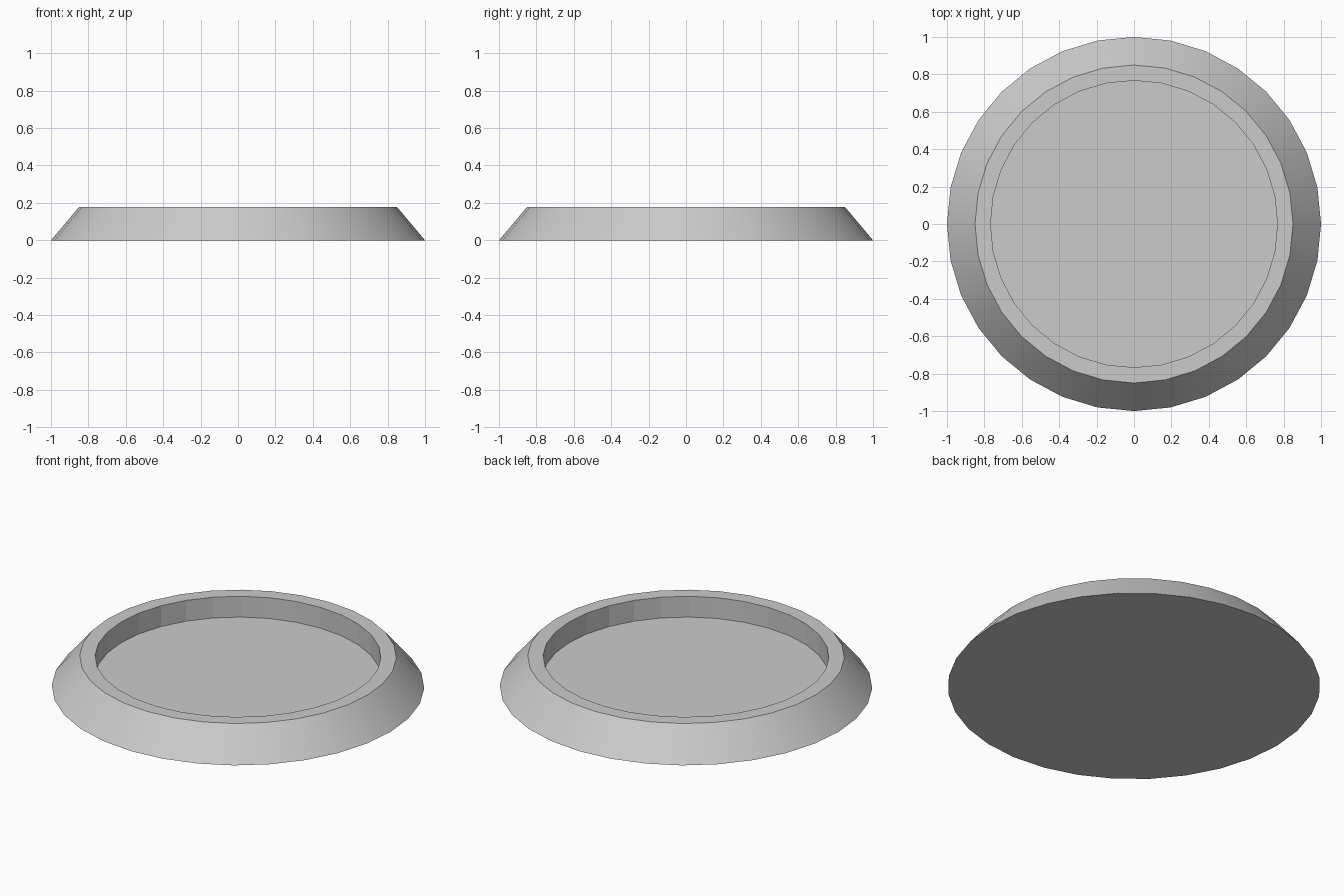
import bpy, bmesh
from math import cos, sin, tau

if "Cube" in bpy.data.objects:
    bpy.data.objects.remove(bpy.data.objects["Cube"])

SIDES = 32
# (radius, height) from the underside, over the rim, down to the recessed floor
PROFILE = [(1.0, 0.0), (0.85, 0.178), (0.767, 0.178), (0.767, 0.055)]

bm = bmesh.new()
rings = [[bm.verts.new((r * cos(tau * i / SIDES), r * sin(tau * i / SIDES), z))
          for i in range(SIDES)] for r, z in PROFILE]

# Sloped outer side, flat rim and upright inner wall
for k, (a, b) in enumerate(zip(rings, rings[1:])):
    for i in range(SIDES):
        j = (i + 1) % SIDES
        face = bm.faces.new((a[i], a[j], b[j], b[i]))
        face.smooth = k == 0

# Underside and recessed floor
bm.faces.new(rings[0][::-1])
bm.faces.new(rings[-1])

# Keep the ring edges crisp
for ring in rings:
    for i in range(SIDES):
        bm.edges.get((ring[i], ring[(i + 1) % SIDES])).smooth = False

mesh = bpy.data.meshes.new("round_tray_base")
bm.to_mesh(mesh)
bm.free()
bpy.context.collection.objects.link(bpy.data.objects.new("round_tray_base", mesh))
